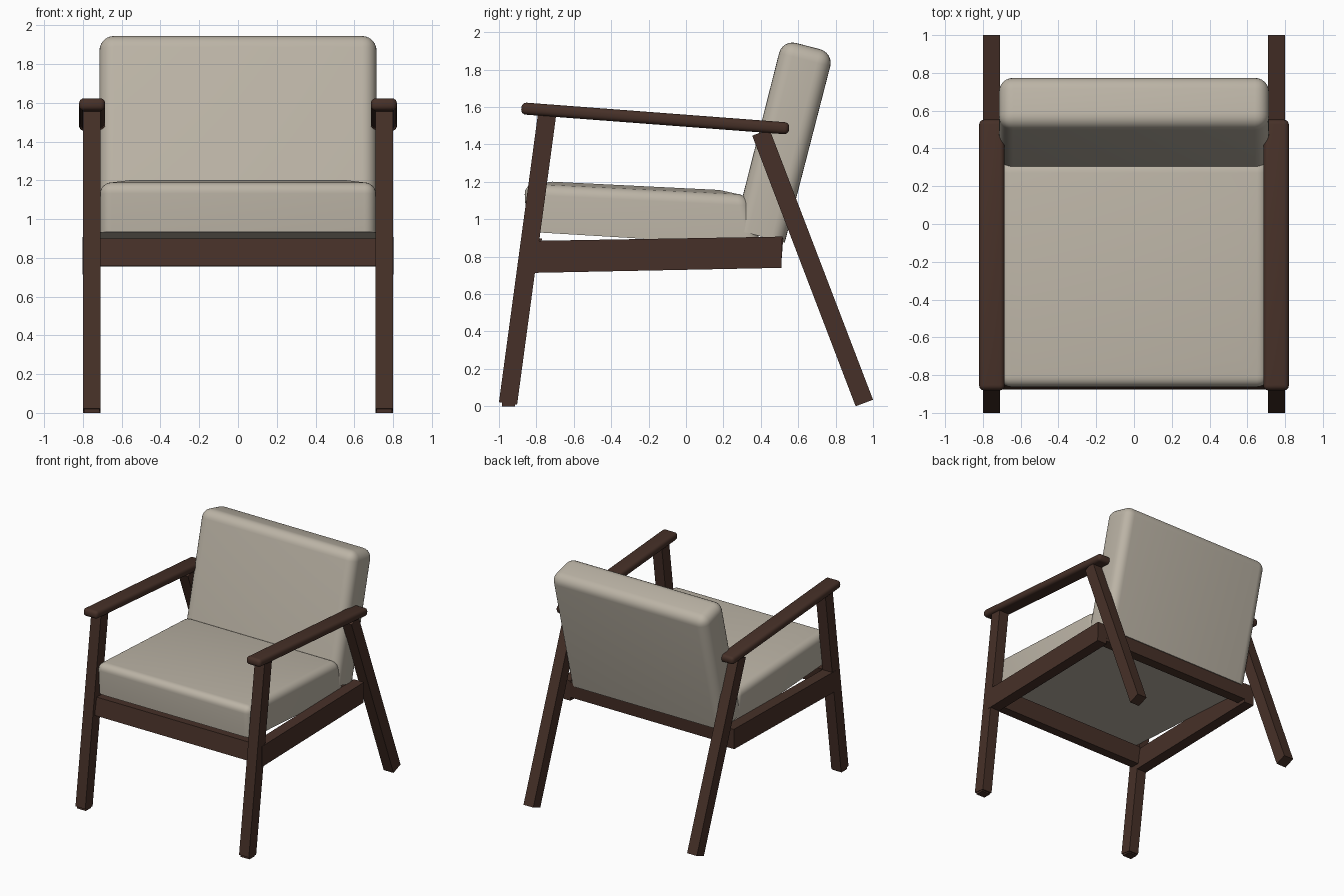
import bpy, bmesh, math
from mathutils import Vector

if "Cube" in bpy.data.objects:
    bpy.data.objects.remove(bpy.data.objects["Cube"])


def material(name, rgb):
    m = bpy.data.materials.new(name)
    m.diffuse_color = (*rgb, 1)
    m.use_nodes = True
    m.node_tree.nodes["Principled BSDF"].inputs["Base Color"].default_value = m.diffuse_color
    return m


WOOD = material("dark_walnut", (0.062, 0.030, 0.021))
FABRIC = material("warm_beige_fabric", (0.50, 0.455, 0.38))


def prism(name, pts, x0, x1, mat, bevel=0.0, segs=4, sharp_bottom=False,
          crown=0.0, mirror=False):
    """Extrude a side profile of (y, z) points from x0 to x1."""
    bm = bmesh.new()
    a = [bm.verts.new((x0, y, z)) for y, z in pts]
    b = [bm.verts.new((x1, y, z)) for y, z in pts]
    n = len(pts)
    bm.faces.new(a)
    bm.faces.new(b[::-1])
    for i in range(n):
        j = (i + 1) % n
        bm.faces.new((a[j], a[i], b[i], b[j]))
    bmesh.ops.recalc_face_normals(bm, faces=bm.faces)
    if bevel:
        bottom = min(bm.faces, key=lambda f: f.normal.z)
        edges = [e for e in bm.edges
                 if not (sharp_bottom and e in bottom.edges[:])]
        bmesh.ops.bevel(bm, geom=edges, offset=bevel, segments=segs,
                        profile=0.5, affect='EDGES', clamp_overlap=True)
    if crown:
        # soft raised middle of the cushion top
        bm.normal_update()
        top = max((f for f in bm.faces if f.normal.z > 0.9),
                  key=lambda f: f.calc_area())
        bmesh.ops.inset_region(bm, faces=[top], thickness=0.13, depth=0)
        bmesh.ops.translate(bm, verts=top.verts[:], vec=Vector((0, 0, crown)))
    me = bpy.data.meshes.new(name)
    bm.to_mesh(me)
    bm.free()
    me.materials.append(mat)
    ob = bpy.data.objects.new(name, me)
    bpy.context.collection.objects.link(ob)
    if mirror:
        ob.modifiers.new("mirror", 'MIRROR').use_axis[0] = True
    if bevel:
        bpy.ops.object.select_all(action='DESELECT')
        ob.select_set(True)
        bpy.context.view_layer.objects.active = ob
        bpy.ops.object.shade_smooth_by_angle(angle=math.radians(35))
    return ob


# Splayed legs and small foot pads
prism("front_leg", [(-1.0, 0.022), (-0.903, 0.009), (-0.693, 1.565),
                    (-0.79, 1.575)], 0.71, 0.80, WOOD, mirror=True)
prism("front_foot_pad", [(-0.985, 0), (-0.915, 0), (-0.915, 0.02),
                         (-0.985, 0.03)], 0.715, 0.795, WOOD, mirror=True)
prism("rear_leg", [(0.907, 0.0), (1.0, 0.035), (0.447, 1.48),
                   (0.354, 1.447)], 0.71, 0.80, WOOD, mirror=True)

# Sloping rounded armrests
prism("armrest", [(-0.883, 1.561), (0.549, 1.453), (0.554, 1.517),
                  (-0.878, 1.625)], 0.685, 0.82, WOOD, bevel=0.026,
      mirror=True)

# Seat frame
prism("side_rail", [(-0.83, 0.713), (0.51, 0.74), (0.515, 0.907),
                    (-0.83, 0.884)], 0.71, 0.802, WOOD, mirror=True)
prism("front_rail", [(-0.875, 0.757), (-0.795, 0.755), (-0.77, 0.897),
                     (-0.85, 0.90)], -0.71, 0.71, WOOD)
prism("back_rail", [(0.43, 0.765), (0.51, 0.768), (0.52, 0.90),
                    (0.44, 0.90)], -0.71, 0.71, WOOD)

# Cushions
prism("seat_cushion", [(-0.85, 0.933), (0.40, 0.858), (0.33, 1.133),
                       (-0.866, 1.192)], -0.712, 0.712, FABRIC, bevel=0.06,
      segs=6, sharp_bottom=True, crown=0.016)
prism("back_cushion", [(0.258, 0.945), (0.528, 0.875), (0.79, 1.89),
                       (0.516, 1.961)], -0.715, 0.715, FABRIC, bevel=0.075,
      segs=6, sharp_bottom=True)
